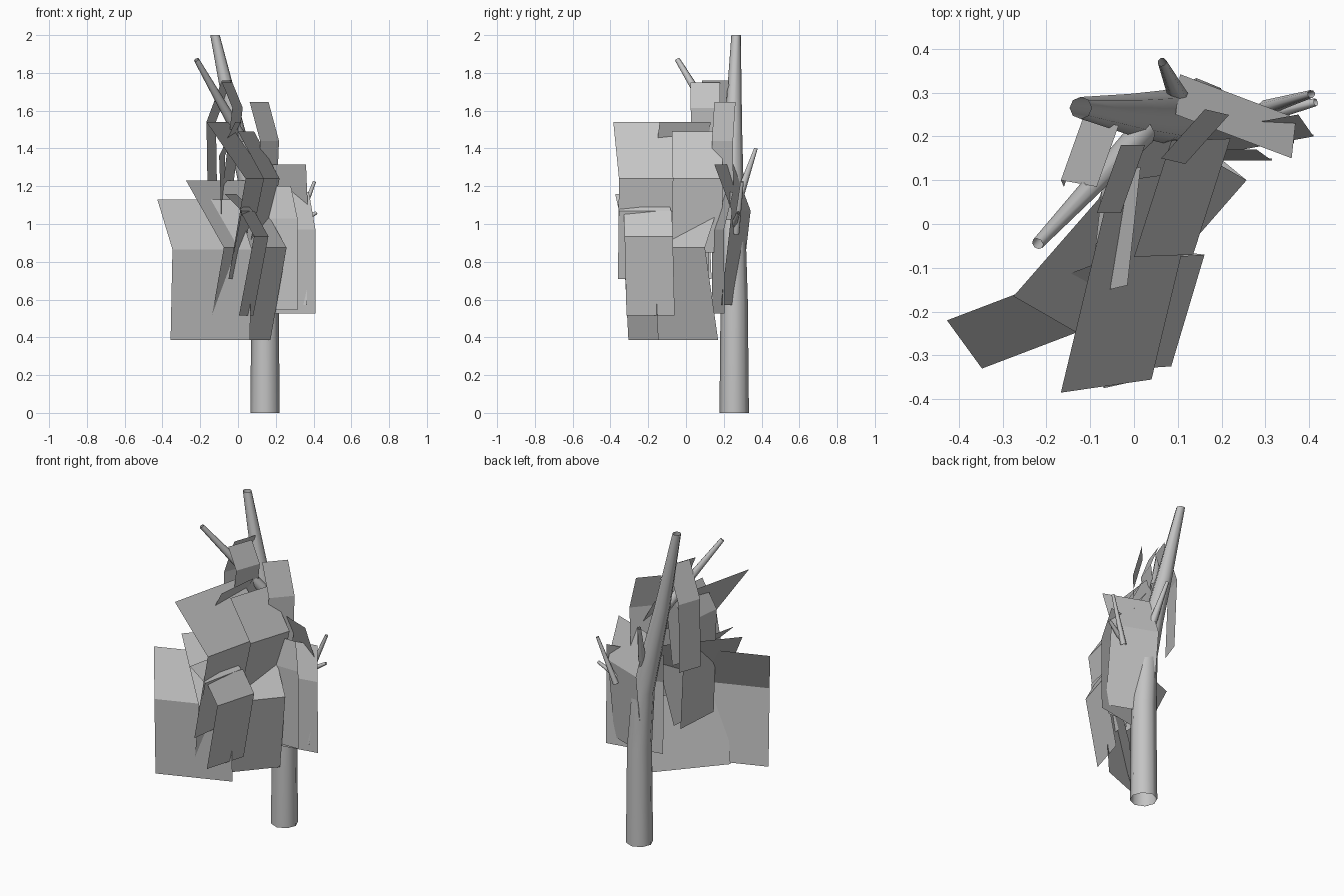
import bpy
import bmesh
from mathutils import Vector

default_cube = bpy.data.objects.get("Cube")
if default_cube:
    bpy.data.objects.remove(default_cube, do_unlink=True)

# One plain grey for the whole tree
GREY = (0.55, 0.55, 0.55, 1.0)
material = bpy.data.materials.new("plain_grey")
material.use_nodes = True
material.diffuse_color = GREY
for node in material.node_tree.nodes:
    if node.type == "BSDF_PRINCIPLED":
        node.inputs["Base Color"].default_value = GREY


def finish(bm, name):
    """Turn a bmesh into a named, coloured object."""
    mesh = bpy.data.meshes.new(name)
    bm.to_mesh(mesh)
    bm.free()
    mesh.materials.append(material)
    obj = bpy.data.objects.new(name, mesh)
    bpy.context.collection.objects.link(obj)
    return obj


def tapered_limb(name, path, radii, sides=8, upright=False):
    """Open round limb that follows a path and narrows along it."""
    bm = bmesh.new()
    points = [Vector(p) for p in path]
    rings = []
    for i, (point, radius) in enumerate(zip(points, radii)):
        along = points[min(i + 1, len(points) - 1)] - points[max(i - 1, 0)]
        if upright:
            along = Vector((0, 0, 1))
        turn = along.to_track_quat("Z", "Y").to_matrix().to_4x4()
        turn.translation = point
        ring = bmesh.ops.create_circle(bm, segments=sides, radius=radius, matrix=turn)
        rings.append(ring["verts"])
    for lower, upper in zip(rings, rings[1:]):
        for k in range(sides):
            n = (k + 1) % sides
            side = bm.faces.new((lower[k], lower[n], upper[n], upper[k]))
            side.smooth = True
    return finish(bm, name)


def folded_leaf(name, top, fold, hem, span, hem_span=None):
    """Thin foliage sheet: a sloping upper panel and a hanging lower panel."""
    bm = bmesh.new()
    rows = []
    for corner, width in ((top, span), (fold, span), (hem, hem_span or span)):
        start = Vector(corner)
        end = start + Vector((*width, 0))
        rows.append((bm.verts.new(start), bm.verts.new(end)))
    for (a, b), (c, d) in zip(rows, rows[1:]):
        bm.faces.new((a, c, d, b))
    return finish(bm, name)


# Trunk, straight below and leaning to the right above
tapered_limb("trunk",
             [(.143, .255, 0), (.143, .255, .6), (.12, .25, .95),
              (.065, .245, 1.2), (-.01, .25, 1.5), (-.122, .265, 2)],
             [.078, .072, .066, .06, .047, .025], upright=True)

# Bare branches and twigs
tapered_limb("front_branch", [(.02, .21, 1.45), (-.22, -.045, 1.87)], [.032, .014])
tapered_limb("back_branch", [(.12, .25, 1.05), (.064, .37, 1.4)], [.03, .01])
tapered_limb("upper_twig", [(.3, .265, .95), (.405, .297, 1.225)], [.018, .009])
tapered_limb("lower_twig", [(.3, .25, .99), (.415, .278, 1.06)], [.018, .009])

# Low foliage at the front right
folded_leaf("outer_low_leaf", top=(-.427, -.22, 1.13), fold=(-.347, -.33, .865),
            hem=(-.357, -.305, .387), span=(.42, .16))
folded_leaf("inner_low_leaf", top=(-.275, -.165, 1.23), fold=(-.075, -.28, .875),
            hem=(-.16, -.21, .387), span=(.332, .38))

# Foliage stacked along the front
folded_leaf("front_high_leaf", top=(-.167, -.385, 1.54), fold=(.04, -.355, 1.24),
            hem=(-.05, -.36, .71), span=(.115, .48), hem_span=(.05, .48))
folded_leaf("front_middle_leaf", top=(-.07, -.375, 1.16), fold=(.02, -.355, 1.07),
            hem=(-.05, -.355, .71), span=(.06, .275), hem_span=(.035, .27))
folded_leaf("front_low_leaf", top=(.01, -.33, 1.07), fold=(.085, -.325, .935),
            hem=(.005, -.315, .515), span=(.076, .255))
folded_leaf("centre_high_leaf", top=(-.015, -.14, 1.54), fold=(-.1, -.16, 1.36),
            hem=(-.076, -.165, .71), span=(.03, .27), hem_span=(.02, .3))
folded_leaf("centre_leaf", top=(0, -.075, 1.49), fold=(.135, -.07, 1.24),
            hem=(.055, -.075, .85), span=(.085, .265))

# Crown foliage around the upper trunk
folded_leaf("crown_front_leaf", top=(-.085, .025, 1.75), fold=(-.03, .025, 1.615),
            hem=(-.09, .03, 1.12), span=(.055, .155))
folded_leaf("crown_right_leaf", top=(-.085, .085, 1.76), fold=(-.167, .1, 1.54),
            hem=(-.16, .085, 1.11), span=(.05, .14))
folded_leaf("crown_left_leaf", top=(.062, .15, 1.645), fold=(.117, .137, 1.44),
            hem=(.1, .14, 1.02), span=(.1, .112))

# Foliage on the left side
folded_leaf("left_back_leaf", top=(.095, .25, 1.315), fold=(.105, .342, 1.07),
            hem=(.1, .285, .57), span=(.265, -.1))
folded_leaf("left_front_leaf", top=(.08, .17, 1.2), fold=(.115, .145, 1.03),
            hem=(.115, .15, .545), span=(.2, 0))
folded_leaf("left_outer_leaf", top=(.025, .185, 1.17), fold=(.06, .135, .97),
            hem=(.06, .14, .525), span=(.35, .065))
